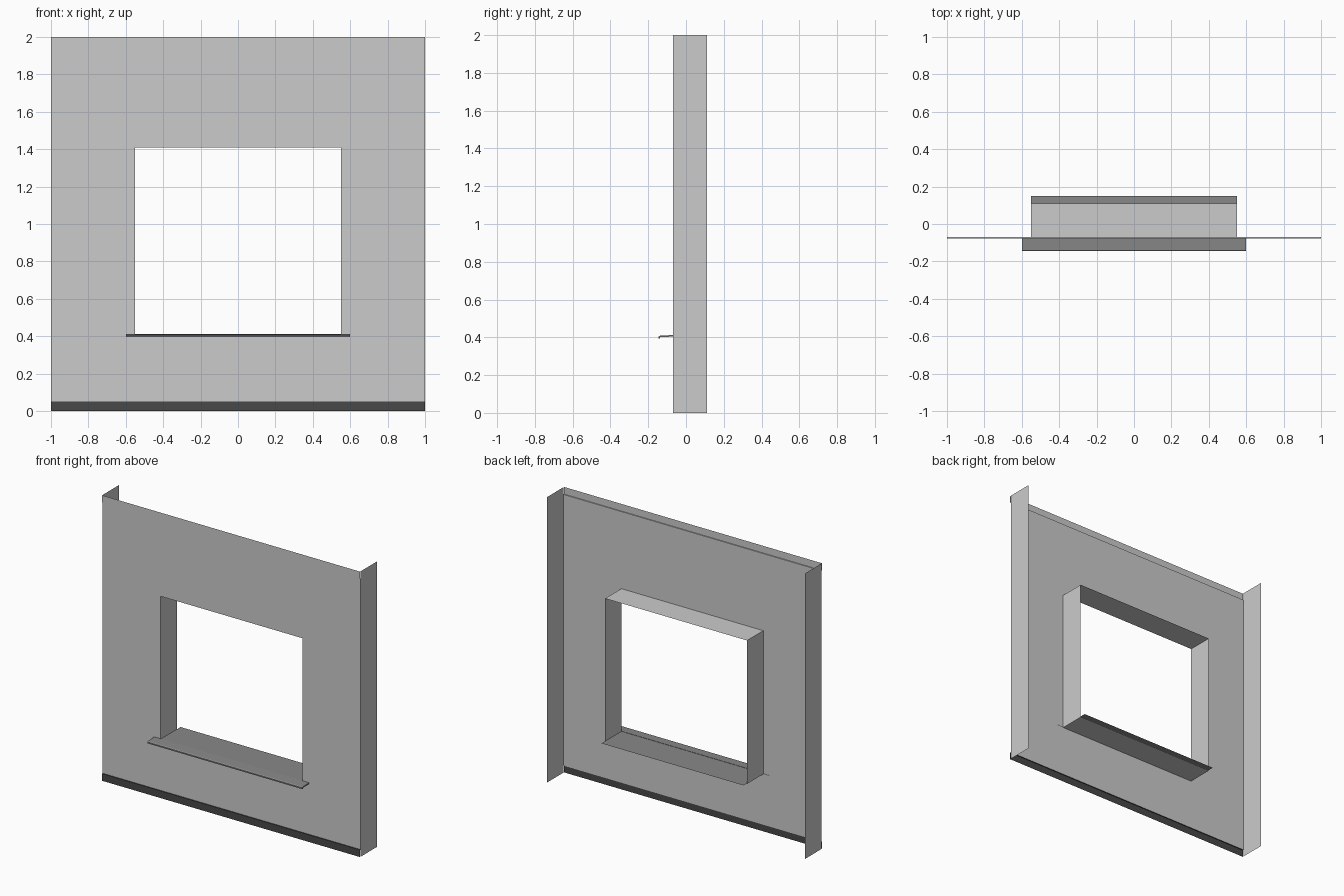
import bpy

if "Cube" in bpy.data.objects:
    bpy.data.objects.remove(bpy.data.objects["Cube"])

FRONT, BACK = -0.07, 0.11       # wall face and depth of the returns
BAND_Y = -0.077                 # trim bands stand slightly proud
W, WZ0, WZ1 = 0.55, 0.405, 1.41  # window opening


def material(name, value):
    m = bpy.data.materials.new(name)
    m.diffuse_color = (value, value, value, 1)
    m.use_nodes = True
    m.node_tree.nodes["Principled BSDF"].inputs["Base Color"].default_value = m.diffuse_color
    return m


def build(name, verts, faces, mat=None):
    me = bpy.data.meshes.new(name)
    me.from_pydata(verts, [], faces)
    me.update()
    ob = bpy.data.objects.new(name, me)
    bpy.context.collection.objects.link(ob)
    if mat:
        me.materials.append(mat)
    return ob


def sweep_x(name, profile, half, mat=None, closed=False):
    """Extrude a (y, z) profile along x from -half to half."""
    n = len(profile)
    verts = [(x, y, z) for x in (-half, half) for y, z in profile]
    faces = [(i, (i + 1) % n, n + (i + 1) % n, n + i)
             for i in range(n if closed else n - 1)]
    if closed:
        faces += [tuple(range(n))[::-1], tuple(range(n, 2 * n))]
    return build(name, verts, faces, mat)


trim_grey = material("trim_grey", 0.57)
plinth_dark = material("plinth_dark", 0.065)
sill_grey = material("sill_grey", 0.25)

# Wall sheet with window opening
outer = [(-1, 0.05), (1, 0.05), (1, 1.95), (-1, 1.95)]
inner = [(-W, WZ0), (W, WZ0), (W, WZ1), (-W, WZ1)]
ring = [(i, (i + 1) % 4, 4 + (i + 1) % 4, 4 + i) for i in range(4)]
build("wall_panel", [(x, FRONT, z) for x, z in outer + inner], ring)

# Window reveal
build("window_reveal", [(x, y, z) for y in (FRONT, BACK) for x, z in inner], ring)

# Side returns
for side, x in (("left", -1), ("right", 1)):
    build(side + "_return",
          [(x, FRONT, 0), (x, BACK, 0), (x, BACK, 2), (x, FRONT, 2)],
          [(0, 1, 2, 3)])

# Top trim and bottom plinth bands, each with a small ledge to the wall
sweep_x("top_trim", [(FRONT, 1.95), (BAND_Y, 1.95), (BAND_Y, 2.0)], 1, trim_grey)
sweep_x("bottom_plinth", [(FRONT, 0.05), (BAND_Y, 0.05), (BAND_Y, 0)], 1, plinth_dark)

# Outer sill with a drip lip
sweep_x("outer_sill",
        [(FRONT, 0.412), (-0.138, 0.409), (-0.145, 0.404), (-0.145, 0.395),
         (-0.138, 0.395), (-0.137, 0.401), (FRONT, 0.404)],
        0.6, sill_grey, closed=True)

# Inner sill board running through the opening
sweep_x("inner_sill", [(FRONT, 0.41), (0.15, 0.41)], W, sill_grey)
